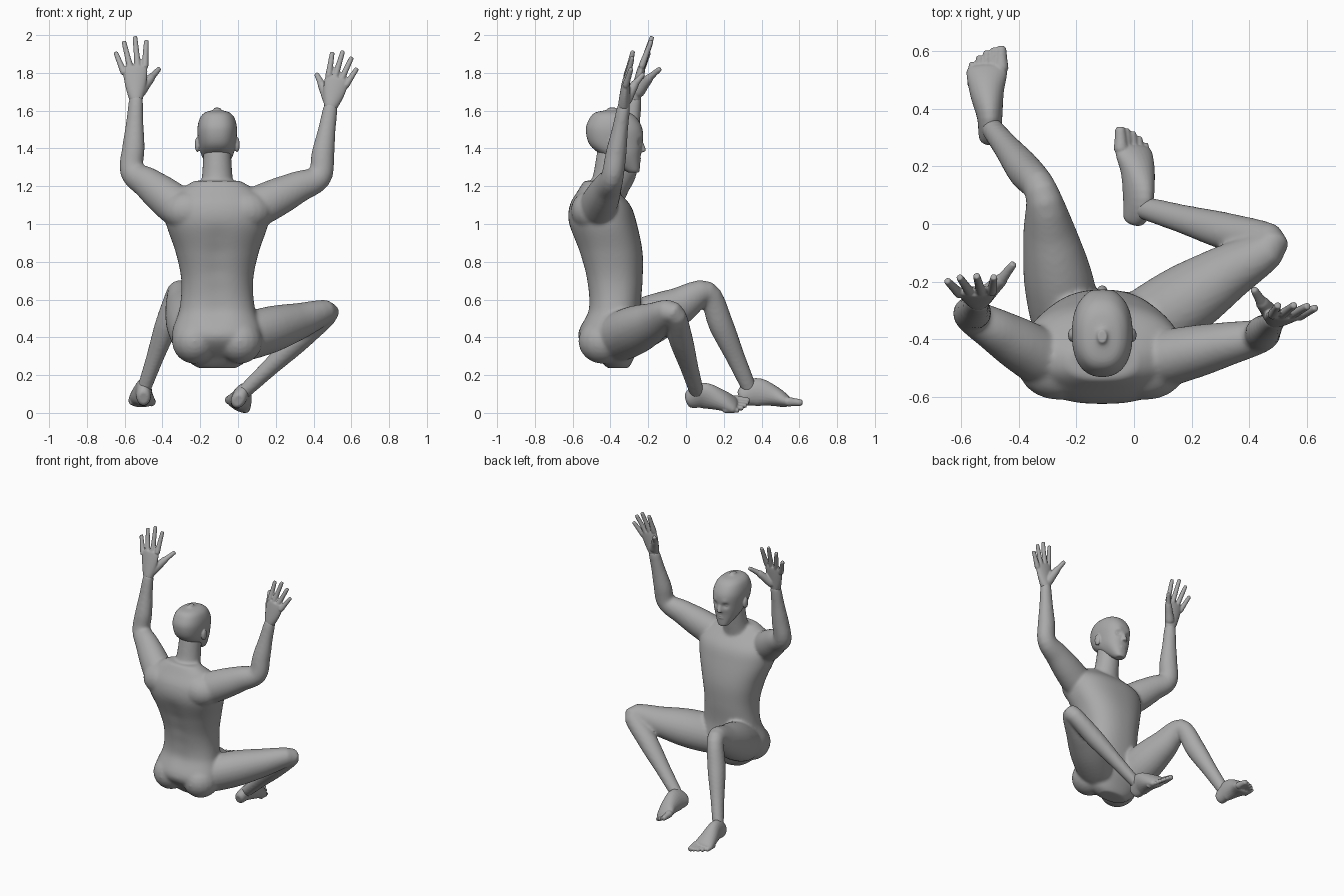
import bpy, bmesh, math
from mathutils import Vector

cube = bpy.data.objects.get("Cube")
if cube:
    bpy.data.objects.remove(cube)

colour = (0.4, 0.4, 0.4, 1)
grey = bpy.data.materials.new("plain grey")
grey.use_nodes = True
grey.diffuse_color = colour
grey.node_tree.nodes["Principled BSDF"].inputs["Base Color"].default_value = colour

MID = -.11
RIGHT = Vector((1, 0, 0))
FORWARD = Vector((0, 1, 0))
UP = Vector((0, 0, 1))


def rounded_end(end, before):
    """Extra smaller ring that closes a loft softly."""
    width, depth = end[3:]
    outward = (end.to_3d() - before.to_3d()).normalized()
    tip = end.to_3d() + outward * min(width, depth) / 2
    return Vector((*tip, width * .6, depth * .6))


def spline(p0, p1, p2, p3, t):
    """Point on a smooth curve from p1 to p2."""
    start, stop = (p2 - p0) / 2, (p3 - p1) / 2
    ease = t * t * (3 - 2 * t)
    return (p1 + (p2 - p1) * ease
            + start * (t * (1 - t) * (1 - t)) - stop * (t * t * (1 - t)))


def loft(bm, rings, across, level=False, sides=24, steps=5):
    """Skin oval rings (centre, half width along across, half depth); level ones are squarer."""
    rings = [Vector((*centre, width, depth)) for centre, width, depth in rings]
    rings = [rounded_end(rings[0], rings[1]), *rings, rounded_end(rings[-1], rings[-2])]
    last = len(rings) - 1
    path = []
    for i in range(last):
        four = [rings[min(max(i + k, 0), last)] for k in (-1, 0, 1, 2)]
        path += [spline(*four, step / steps) for step in range(steps)]
    path.append(rings[last])

    power = .86 if level else 1
    loops = []
    for i, point in enumerate(path):
        ahead, behind = path[min(i + 1, len(path) - 1)], path[max(i - 1, 0)]
        along = UP if level else Vector((ahead - behind)[:3]).normalized()
        wide = (across - along * across.dot(along)).normalized()
        deep = along.cross(wide)
        loop = []
        for k in range(sides):
            angle = math.tau * k / sides
            u, v = (math.copysign(abs(n) ** power, n) for n in (math.cos(angle), math.sin(angle)))
            loop.append(bm.verts.new(Vector(point[:3]) + wide * u * point[3] + deep * v * point[4]))
        loops.append(loop)
    for low, high in zip(loops, loops[1:]):
        for k in range(sides):
            following = (k + 1) % sides
            bm.faces.new((low[k], low[following], high[following], high[k]))
    bm.faces.new(loops[0][::-1])
    bm.faces.new(loops[-1])


def stack(bm, profile):
    """Loft level rings on the body's centre line from (z, y, half width, half depth)."""
    rings = [((MID, y, z), width, depth) for z, y, width, depth in profile]
    loft(bm, rings, RIGHT, level=True, sides=56, steps=8)


def limb(bm, root, hinge, end, upper, lower):
    """Two bones bending at a hinge, with evenly spaced radii along each."""
    root, hinge, end = Vector(root), Vector(hinge), Vector(end)
    rings = [(root.lerp(hinge, i / len(upper)), r, r * 1.1) for i, r in enumerate(upper)]
    rings += [(hinge.lerp(end, i / (len(lower) - 1)), r, r * 1.1) for i, r in enumerate(lower)]
    axis = (hinge - root).cross(end - hinge).normalized()
    loft(bm, rings, axis)


def digit(bm, root, tip, radius, across):
    """Tapered finger or toe."""
    rings = [(root.lerp(tip, t), radius * (1 - t * .3), radius * (1 - t * .3)) for t in (0, .5, 1)]
    loft(bm, rings, across, sides=12)


def ball(bm, centre, size):
    verts = bmesh.ops.create_uvsphere(bm, u_segments=20, v_segments=12, radius=1)["verts"]
    bmesh.ops.scale(bm, vec=size, verts=verts)
    bmesh.ops.translate(bm, vec=centre, verts=verts)


def push(bm, centre, radius, amount):
    """Soft dent or bulge toward the figure's front."""
    for vert in bm.verts:
        distance = (vert.co - Vector(centre)).length / radius
        vert.co += FORWARD * amount * math.exp(-distance * distance)


def finish(name, bm, voxel, smoothing):
    """Fuse the overlapping pieces into one smooth skin."""
    bmesh.ops.recalc_face_normals(bm, faces=bm.faces)
    mesh = bpy.data.meshes.new(name)
    bm.to_mesh(mesh)
    bm.free()
    mesh.materials.append(grey)
    skin = bpy.data.objects.new(name, mesh)
    bpy.context.collection.objects.link(skin)
    fuse = skin.modifiers.new("fuse", 'REMESH')
    fuse.mode = 'VOXEL'
    fuse.voxel_size = voxel
    fuse.use_smooth_shade = True
    blend = skin.modifiers.new("blend", 'SMOOTH')
    blend.iterations = smoothing


def hand(name, side, wrist, fingertip):
    """Open hand reaching from the wrist to the middle fingertip."""
    bm = bmesh.new()
    wrist, reach = Vector(wrist), Vector(fingertip) - Vector(wrist)
    along, scale = reach.normalized(), reach.length / .33
    thumbward = (RIGHT * -side - along * along.dot(RIGHT * -side)).normalized()
    palm = along.cross(thumbward) * -side

    def at(u, v, w):
        return wrist + (thumbward * u + palm * v + along * w) * scale

    loft(bm, [(wrist, .036, .03), (at(0, 0, .08), .057, .027), (at(0, 0, .16), .064, .02)], thumbward)
    for i, length in enumerate((.13, .16, .15, .11)):
        u, w, lean = .05 - i / 28, .17 - i / 100, .08 - i * .14
        tip = at(u + math.sin(lean) * length, .02, w + math.cos(lean) * length)
        digit(bm, at(u, 0, w), tip, .018, thumbward)
    knuckle = at(.08, .05, .12)
    digit(bm, at(.02, .01, .04), knuckle, .032, palm)
    digit(bm, knuckle, at(.12, .09, .17), .019, palm)
    finish(name, bm, .005, 3)


def foot(name, side, ankle, top):
    """Foot pointing forward, rolled so that its upper side faces top."""
    bm = bmesh.new()
    top = Vector(top).normalized()
    inward = FORWARD.cross(top) * -side

    def at(u, v, w):
        return Vector(ankle) + inward * u + FORWARD * v + top * w

    loft(bm, [(at(0, -.04, -.035), .037, .05), (at(0, .03, -.01), .044, .075),
              (at(-.01, .12, -.03), .06, .055), (at(-.01, .19, -.06), .07, .033)], inward)
    for i in range(5):
        u, tip = .04 - i / 40, .268 - i * i / 300
        digit(bm, at(u, tip - .07, -.06), at(u, tip, -.066), .018 if i else .025, inward)
    finish(name, bm, .005, 3)


# Torso and neck
body = bmesh.new()
stack(body, [(.28, -.37, .16, .09), (.4, -.4, .24, .17), (.55, -.38, .2, .14), (.7, -.38, .19, .15),
             (.85, -.4, .22, .17), (1, -.44, .27, .18), (1.1, -.455, .27, .16), (1.18, -.47, .2, .1)])
loft(body, [((MID, -.46, 1.1), .12, .1), ((MID, -.42, 1.22), .085, .08), ((MID, -.39, 1.4), .07, .075)], RIGHT)
# Buttocks and shoulder blades
for side in (-1, 1):
    ball(body, (MID + side * .12, -.44, .38), (.12, .13, .12))
    ball(body, (MID + side * .15, -.5, 1.07), (.14, .11, .11))
# Spine groove
for step in range(5):
    push(body, (MID, -.56, .55 + step / 10), .06, .012)

# Arms and legs, each in its own pose
limbs = (
    ("right", -1, (-.56, -.32, 1.28), (-.54, -.27, 1.66), (-.55, -.2, 2),
     (-.23, -.36, .41), (-.32, .11, .635), (-.5, .34, .12), (0, 0, 1)),
    ("left", 1, (.43, -.39, 1.25), (.49, -.33, 1.62), (.56, -.3, 1.92),
     (0, -.38, .39), (.475, -.07, .53), (.02, .06, .1), (.5, 0, .85)),
)
for label, side, elbow, wrist, fingertip, hip, knee, ankle, top in limbs:
    shoulder = (MID + side * .2, -.47, 1.085)
    limb(body, shoulder, elbow, wrist, (.095, .092, .077), (.06, .055, .043, .034))
    limb(body, hip, knee, ankle, (.115, .12, .095), (.058, .06, .046, .035))
    hand(label + "_hand", side, wrist, fingertip)
    foot(label + "_foot", side, ankle, top)
finish("body", body, .01, 8)

# Head
head = bmesh.new()
stack(head, [(1.29, -.29, .045, .045), (1.36, -.34, .082, .1), (1.42, -.37, .097, .14),
             (1.5, -.38, .105, .15), (1.56, -.385, .092, .125), (1.59, -.39, .065, .09),
             (1.603, -.39, .025, .035)])
# Eye sockets, brows, eyes and ears
for side in (-1, 1):
    eye = MID + side * .04
    push(head, (eye, -.24, 1.435), .02, -.015)
    push(head, (eye, -.24, 1.46), .02, .006)
    ball(head, (eye, -.258, 1.435), (.015, .013, .01))
    ball(head, (MID + side * .105, -.385, 1.42), (.014, .024, .04))
# Nose, lips and chin
loft(head, [((MID, -.245, 1.45), .01, .01), ((MID, -.23, 1.39), .018, .018)], RIGHT)
for z in (1.347, 1.335):
    ball(head, (MID, -.25, z), (.028, .012, .006))
ball(head, (MID, -.265, 1.3), (.026, .018, .018))
finish("head", head, .005, 3)
